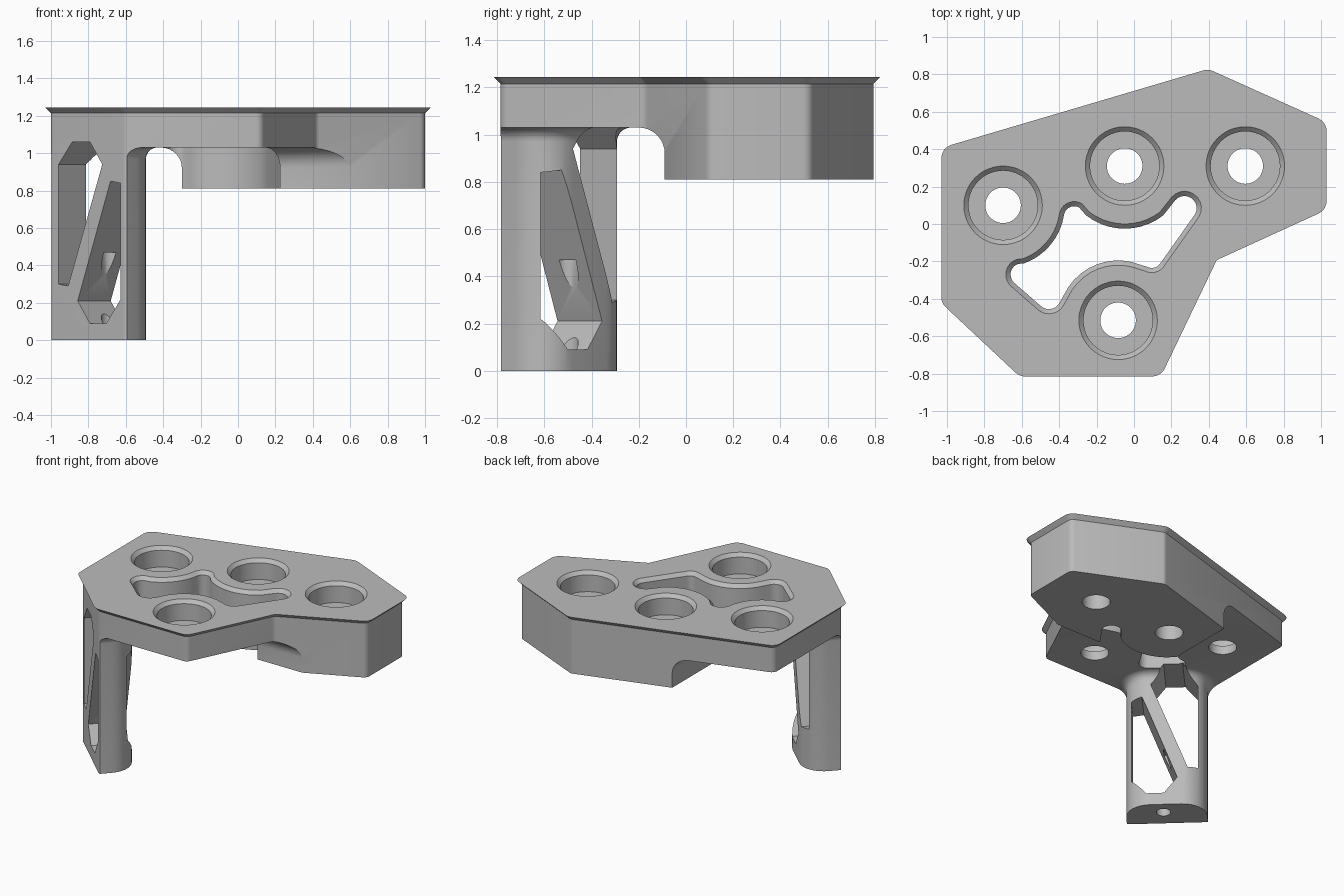
import bpy, bmesh, math
from mathutils import Vector

cube = bpy.data.objects.get("Cube")
if cube:
    bpy.data.objects.remove(cube, do_unlink=True)

TOP, UNDER, BLOCK_Z = 1.245, 1.03, 0.81


def arc(cx, cy, r, a0, a1, n=10):
    angles = [math.radians(a0 + (a1 - a0) * i / n) for i in range(n + 1)]
    return [Vector((cx + r * math.cos(a), cy + r * math.sin(a))) for a in angles]


def circle(c, r, n=48):
    return arc(c[0], c[1], r, 0, 360 - 360 / n, n - 1)


def rounded(points, radii, n=8):
    """Polygon with each corner replaced by an arc."""
    out = []
    for i, (x, y) in enumerate(points):
        p, r = Vector((x, y)), radii[i]
        if r == 0:
            out.append(p)
            continue
        a = (Vector(points[i - 1]) - p).normalized()
        b = (Vector(points[(i + 1) % len(points)]) - p).normalized()
        h = a.angle(b) / 2
        c = p + (a + b).normalized() * (r / math.sin(h))
        s = (p + a * (r / math.tan(h)) - c).normalized()
        e = (p + b * (r / math.tan(h)) - c).normalized()
        out += [c + s.slerp(e, k / n).normalized() * r for k in range(n + 1)]
    return out


def offset(poly, d):
    """Mitred offset of a counter-clockwise polygon; positive is outward."""
    out = []
    for i, p in enumerate(poly):
        e1 = (p - poly[i - 1]).normalized()
        e2 = (poly[(i + 1) % len(poly)] - p).normalized()
        n1, n2 = Vector((e1.y, -e1.x)), Vector((e2.y, -e2.x))
        out.append(p + (n1 + n2) * (d / max(1 + n1.dot(n2), 0.4)))
    return out


def loft(name, rings):
    """Closed solid through rings of 3D points."""
    bm = bmesh.new()
    loops = [[bm.verts.new(p) for p in ring] for ring in rings]
    for lo, hi in zip(loops, loops[1:]):
        for i in range(len(lo)):
            bm.faces.new((lo[i - 1], lo[i], hi[i], hi[i - 1]))
    bm.faces.new(loops[0][::-1])
    bm.faces.new(loops[-1])
    if bm.calc_volume(signed=True) < 0:
        bmesh.ops.reverse_faces(bm, faces=bm.faces)
    mesh = bpy.data.meshes.new(name)
    bm.to_mesh(mesh)
    bm.free()
    obj = bpy.data.objects.new(name, mesh)
    bpy.context.collection.objects.link(obj)
    return obj


def stack(name, levels):
    return loft(name, [[(p[0], p[1], z) for p in poly] for poly, z in levels])


def combine(target, tool, operation):
    mod = target.modifiers.new(operation, 'BOOLEAN')
    mod.operation, mod.solver, mod.object = operation, 'EXACT', tool
    bpy.context.view_layer.objects.active = target
    bpy.ops.object.modifier_apply(modifier=mod.name)
    bpy.data.objects.remove(tool, do_unlink=True)


def rect(x0, y0, x1, y1):
    return [Vector(p) for p in ((x0, y0), (x1, y0), (x1, y1), (x0, y1))]


def fillet_steps(r, n=8):
    """Outward growth and rise of a concave quarter fillet."""
    return [(r * (1 - math.cos(a)), r * math.sin(a))
            for a in (math.pi / 2 * k / n for k in range(n + 1))]


# Frame of the slanted corner that carries the leg
ORIGIN, ALONG, INWARD = Vector((-0.8, -0.6)), Vector((0.73, -0.684)), Vector((0.684, 0.73))


def leg_xy(u, n):
    return ORIGIN + ALONG * u + INWARD * n


# Plate slab
bracket = stack("bracket", [(rect(-2, -2, 2, 2), UNDER), (rect(-2, -2, 2, 2), 1.5)])

# Thick block under the plate, flared where it meets the underside
levels = [(rect(-0.3, -0.09, 1.8, 1.8), BLOCK_Z)]
for grow, rise in fillet_steps(0.11):
    levels.append((rect(-0.3 - grow, -0.09 - grow, 1.8, 1.8), UNDER - 0.11 + rise))
levels.append((levels[-1][0], 1.15))
combine(bracket, stack("block", levels), 'UNION')

# Leg with rounded inner corners and a flared top
section = rounded([leg_xy(-0.275, -0.2), leg_xy(0.275, -0.2),
                   leg_xy(0.275, 0.26), leg_xy(-0.275, 0.26)], [0, 0, 0.17, 0.17])
levels = [(section, 0)]
for grow, rise in fillet_steps(0.06):
    levels.append((offset(section, grow), UNDER - 0.06 + rise))
levels.append((levels[-1][0], 1.14))
combine(bracket, stack("leg", levels), 'UNION')

# Trim everything to the plate outline with a chamfered top edge
outline = rounded([(-1, 0.385), (0.395, 0.797), (1, 0.525), (1, 0.095),
                   (0.42, -0.17), (0.125, -0.785), (-0.6, -0.785), (-1, -0.41)],
                  [0.045] * 8, 4)
combine(bracket, stack("outline", [(outline, -0.2), (outline, TOP - 0.03),
                                   (offset(outline, -0.03), TOP)]), 'INTERSECT')

# Counterbored screw holes
HOLES = {"left": (-0.7, 0.1), "back": (-0.05, 0.31), "right": (0.595, 0.31), "front": (-0.085, -0.515)}
for name, c in HOLES.items():
    combine(bracket, stack(name + "_hole", [
        (circle(c, 0.095), 0.5), (circle(c, 0.095), 1.095), (circle(c, 0.185), 1.095),
        (circle(c, 0.185), TOP - 0.025), (circle(c, 0.225), TOP + 0.015)]), 'DIFFERENCE')

# Winding slot that follows the holes
slot = (arc(*HOLES["left"], 0.33, -70, -16) + arc(-0.32, 0.04, 0.055, 165, 60)
        + arc(*HOLES["back"], 0.335, 232, 308) + arc(0.27, 0.085, 0.065, 140, -30)
        + arc(0.095, -0.18, 0.055, -30, -120) + arc(*HOLES["front"], 0.32, 68, 155)
        + arc(-0.455, -0.39, 0.065, -28, -130) + arc(-0.6, -0.27, 0.06, 230, 110))
slot.reverse()
combine(bracket, stack("slot", [(slot, 0.5), (slot, TOP - 0.025),
                                (offset(slot, 0.04), TOP + 0.015)]), 'DIFFERENCE')

# Two truss windows through the leg, leaving a diagonal strut
WINDOWS = {
    "upper_window": [(-0.22, 0.3), (-0.22, 0.94), (-0.12, 1.06), (0.01, 1.06), (0.1, 0.94), (-0.15, 0.29)],
    "lower_window": [(0.235, 0.84), (0.16, 0.85), (-0.08, 0.21), (0.01, 0.09), (0.13, 0.09), (0.235, 0.22)],
}
for name, shape in WINDOWS.items():
    combine(bracket, loft(name, [[(*leg_xy(u, n), z) for u, z in shape]
                                 for n in (-0.2, 0.34)]), 'DIFFERENCE')

# Screw bore up the foot of the leg
bore = circle(leg_xy(0.02, 0.15), 0.048, 32)
combine(bracket, stack("bore", [(bore, -0.1), (bore, 0.47)]), 'DIFFERENCE')

# Single grey finish
grey = bpy.data.materials.new("grey")
grey.use_nodes = True
color = (0.5, 0.5, 0.5, 1)
grey.diffuse_color = color
grey.node_tree.nodes["Principled BSDF"].inputs["Base Color"].default_value = color
bracket.data.materials.clear()
bracket.data.materials.append(grey)
for poly in bracket.data.polygons:
    poly.material_index = 0

bpy.ops.object.select_all(action='DESELECT')
bracket.select_set(True)
bpy.context.view_layer.objects.active = bracket
bpy.ops.object.shade_smooth_by_angle(angle=math.radians(25))
